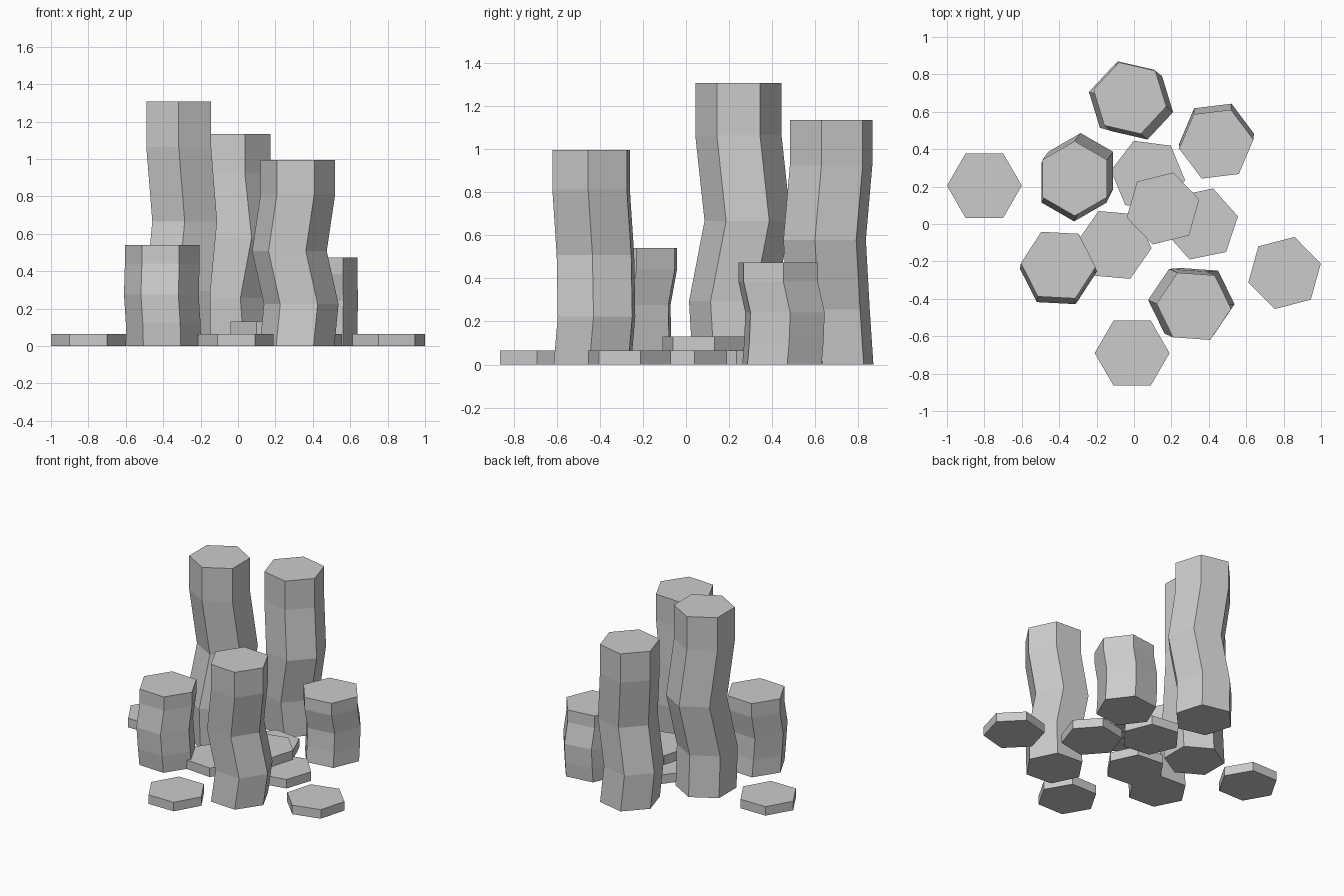
import bpy, bmesh
from math import sin, cos, radians

if "Cube" in bpy.data.objects:
    bpy.data.objects.remove(bpy.data.objects["Cube"])

R = 0.2  # shared hexagon radius


def hex_stack(name, x, y, angle, rings):
    """Closed hexagonal prism through rings of (dx, dy, z)."""
    bm = bmesh.new()
    loops = []
    for dx, dy, z in rings:
        loops.append([bm.verts.new((x + dx + R * cos(radians(angle + 60 * i)),
                                    y + dy + R * sin(radians(angle + 60 * i)), z))
                      for i in range(6)])
    for a, b in zip(loops, loops[1:]):
        for i in range(6):
            j = (i + 1) % 6
            bm.faces.new((a[i], a[j], b[j], b[i]))
    bm.faces.new(loops[0][::-1])
    bm.faces.new(loops[-1])
    mesh = bpy.data.meshes.new(name)
    bm.to_mesh(mesh)
    bm.free()
    ob = bpy.data.objects.new(name, mesh)
    bpy.context.collection.objects.link(ob)


def column(name, x, y, angle, height, base, low, mid):
    """Wavy basalt column: base, low and mid rings drift from the top centre."""
    levels = (0, 0.225, 0.51, 0.815, 1)
    shifts = (base, low, mid, (0, 0), (0, 0))
    hex_stack(name, x, y, angle,
              [(dx, dy, t * height) for (dx, dy), t in zip(shifts, levels)])


# Tall and short wavy columns
column("tallest_column", -0.317, 0.243, 30, 1.306, (-0.005, -0.012), (-0.003, -0.029), (0.032, 0.043))
column("back_column", -0.022, 0.673, -13, 1.134, (-0.005, 0.005), (-0.024, -0.012), (0.036, -0.03))
column("front_column", 0.32, -0.44, -4, 0.995, (-0.004, 0.006), (0.018, 0.025), (-0.045, 0.02))
column("short_left_column", -0.405, -0.22, -3, 0.54, (0.008, -0.015), (0.005, -0.027), (-0.005, -0.03))
column("short_right_column", 0.44, 0.427, 7, 0.473, (0, 0.018), (0, 0.027), (0.003, 0.032))

# Flat stepping slabs: x, y, angle, bottom z
T = 0.065
slabs = [(-0.8, 0.205, 0, 0), (-0.01, -0.69, 0, 0), (0.805, -0.262, 14.5, 0),
         (0.36, 0.0, 11.5, 0), (-0.105, -0.112, -5, 0), (0.075, 0.26, -7.5, 0),
         (0.155, 0.083, 14, T)]
for i, (x, y, a, z) in enumerate(slabs):
    hex_stack(f"slab_{i + 1}", x, y, a, [(0, 0, z), (0, 0, z + T)])
